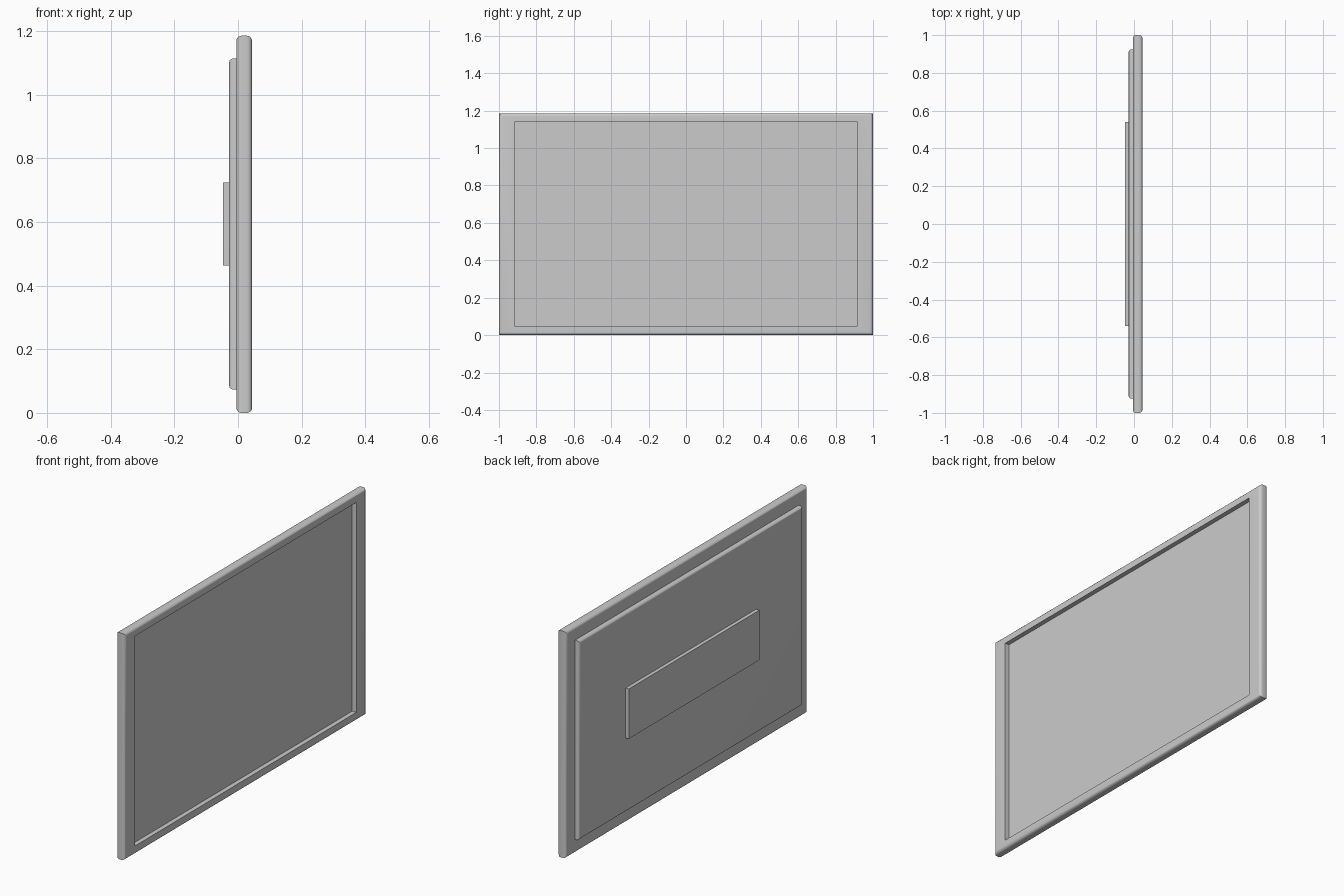
import bpy, math

if "Cube" in bpy.data.objects:
    bpy.data.objects.remove(bpy.data.objects["Cube"])

HEIGHT = 1.186


def rings_object(name, rings, half_y, z0, z1, smooth=True):
    """Skin rectangular rings given as (inset, x) and cap both ends."""
    verts, faces = [], []
    for inset, x in rings:
        y, lo, hi = half_y - inset, z0 + inset, z1 - inset
        verts += [(x, -y, lo), (x, y, lo), (x, y, hi), (x, -y, hi)]
    for r in range(len(rings) - 1):
        for i in range(4):
            a, b = r * 4 + i, r * 4 + (i + 1) % 4
            faces.append((a, b, b + 4, a + 4))
    last = (len(rings) - 1) * 4
    faces.append((3, 2, 1, 0))
    faces.append(tuple(last + i for i in range(4)))
    mesh = bpy.data.meshes.new(name)
    mesh.from_pydata(verts, [], faces)
    obj = bpy.data.objects.new(name, mesh)
    bpy.context.collection.objects.link(obj)
    if smooth:
        bpy.context.view_layer.objects.active = obj
        obj.select_set(True)
        bpy.ops.object.shade_smooth_by_angle(angle=math.radians(35))
        obj.select_set(False)
    return obj


def rounded_edge(x, radius, direction, steps=5):
    """Quarter-round (inset, x) points; direction -1 is the back edge, 1 the front."""
    pts = []
    for i in range(steps + 1):
        a = math.pi / 2 * i / steps
        pts.append((radius * (1 - math.cos(a)), x - direction * radius * (1 - math.sin(a))))
    return pts if direction > 0 else pts[::-1]


# Screen frame: rounded rim with a recessed display
frame = rounded_edge(-0.005, 0.016, -1) + rounded_edge(0.044, 0.016, 1)
frame += [(0.085, 0.044), (0.085, 0.02)]
screen = rings_object("screen_frame", frame, 1.0, 0.0, HEIGHT)
# The recess is slightly taller than an even inset would give
for v in screen.data.vertices[-8:]:
    v.co.z = 0.045 if v.co.z < HEIGHT / 2 else 1.143

# Rear housing with a rounded back edge
rings_object("rear_housing", rounded_edge(-0.028, 0.014, -1) + [(0, 0.0)],
             0.925, 0.073, 1.115)

# Mount plate on the back
rings_object("mount_plate", [(0, -0.047), (0, -0.02)], 0.54, 0.463, 0.724, smooth=False)
